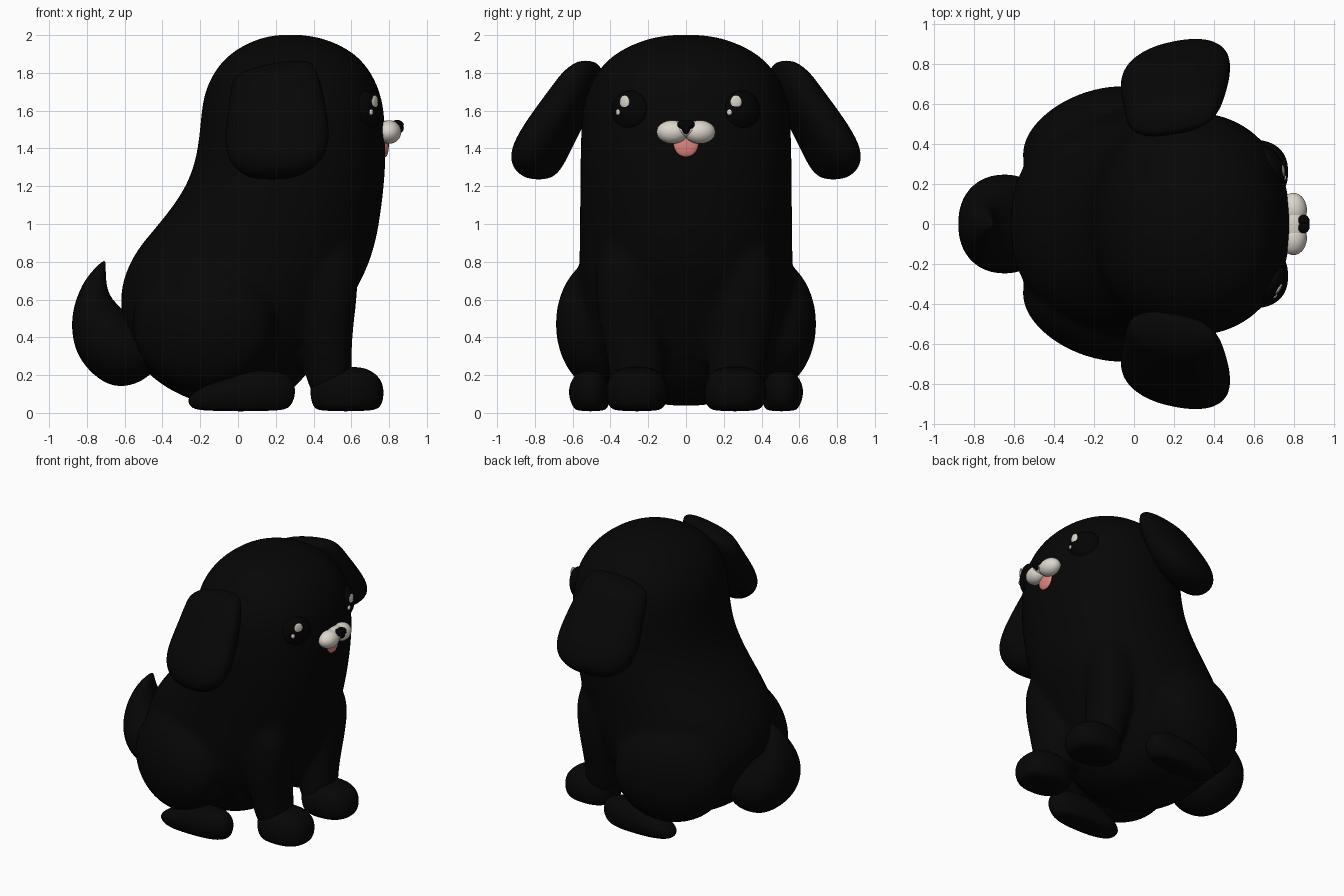
import bpy, bmesh, math
from mathutils import Matrix, Vector

cube = bpy.data.objects.get("Cube")
if cube:
    bpy.data.objects.remove(cube, do_unlink=True)


def material(name, rgb):
    mat = bpy.data.materials.new(name)
    mat.use_nodes = True
    colour = (*rgb, 1.0)
    mat.diffuse_color = colour
    bsdf = mat.node_tree.nodes["Principled BSDF"]
    bsdf.inputs["Base Color"].default_value = colour
    bsdf.inputs["Roughness"].default_value = 0.7
    return mat


FUR = material("black fur", (0.0018, 0.0018, 0.0018))
GLOSS = material("eye and nose black", (0.001, 0.001, 0.001))
CREAM = material("muzzle cream", (0.72, 0.68, 0.6))
PINK = material("tongue pink", (0.75, 0.24, 0.22))


def finish(name, bm, mat, levels=0):
    bmesh.ops.recalc_face_normals(bm, faces=bm.faces)
    for face in bm.faces:
        face.smooth = True
    mesh = bpy.data.meshes.new(name)
    bm.to_mesh(mesh)
    bm.free()
    mesh.materials.append(mat)
    obj = bpy.data.objects.new(name, mesh)
    bpy.context.collection.objects.link(obj)
    if levels:
        mod = obj.modifiers.new("smooth surface", "SUBSURF")
        mod.levels = mod.render_levels = levels
    return obj


def signed_power(value, power):
    return math.copysign(abs(value) ** power, value)


def loft(name, rows, side=1, roundness=2.2, skew=0.0, segments=32):
    """Skin horizontal rings given as (z, back x, front x, centre y, half width)."""
    bm = bmesh.new()
    rings = []
    for z, back, front, yc, half in rows:
        ring = []
        for i in range(segments):
            a = math.tau * i / segments
            dx = (front - back) / 2 * signed_power(math.cos(a), 2 / roundness)
            dy = half * signed_power(math.sin(a), 2 / roundness)
            y = yc + dy + skew * dx
            ring.append(bm.verts.new(((front + back) / 2 + dx, side * y, z)))
        rings.append(ring)
    for low, high in zip(rings, rings[1:]):
        for i in range(segments):
            j = (i + 1) % segments
            bm.faces.new((low[i], low[j], high[j], high[i]))
    bm.faces.new(rings[0])
    bm.faces.new(rings[-1])
    return finish(name, bm, FUR, 2)


def ellipsoid(name, centre, radii, mat, turn=0.0, detail=32):
    bm = bmesh.new()
    matrix = (Matrix.Translation(Vector(centre)) @ Matrix.Rotation(turn, 4, "Z")
              @ Matrix.Diagonal((*radii, 1)))
    bmesh.ops.create_uvsphere(bm, u_segments=detail, v_segments=detail // 2,
                              radius=1, matrix=matrix)
    return finish(name, bm, mat)


def blend(name, parts):
    """Fuse overlapping parts into one softly joined skin."""
    bm = bmesh.new()
    depsgraph = bpy.context.evaluated_depsgraph_get()
    for part in parts:
        evaluated = part.evaluated_get(depsgraph)
        bm.from_mesh(evaluated.to_mesh())
        evaluated.to_mesh_clear()
    for part in parts:
        bpy.data.objects.remove(part, do_unlink=True)
    obj = finish(name, bm, FUR)
    remesh = obj.modifiers.new("fuse", "REMESH")
    remesh.mode = "VOXEL"
    remesh.voxel_size = 0.02
    remesh.use_smooth_shade = True
    soften = obj.modifiers.new("soften joins", "SMOOTH")
    soften.factor = 0.5
    soften.iterations = 16


# Head and torso in one tapering form
skin = [loft("torso", [
    (0.035, -0.14, 0.14, 0, 0.12), (0.085, -0.3, 0.25, 0, 0.3),
    (0.2, -0.495, 0.37, 0, 0.44), (0.4, -0.605, 0.5, 0, 0.54),
    (0.6, -0.63, 0.6, 0, 0.57), (0.7, -0.612, 0.655, 0, 0.57),
    (0.8, -0.575, 0.7, 0, 0.568),
    (0.9, -0.51, 0.73, 0, 0.565), (1.0, -0.42, 0.75, 0, 0.565),
    (1.2, -0.265, 0.777, 0, 0.562), (1.4, -0.21, 0.787, 0, 0.562),
    (1.6, -0.197, 0.777, 0, 0.553), (1.7, -0.178, 0.754, 0, 0.53),
    (1.8, -0.134, 0.71, 0, 0.48), (1.9, -0.054, 0.63, 0, 0.39),
    (1.975, 0.08, 0.49, 0, 0.235), (2.004, 0.2, 0.35, 0, 0.09)])]

# Curled, pointed tail
loft("tail", [
    (0.14, -0.67, -0.57, 0, 0.06), (0.2, -0.77, -0.45, 0, 0.19),
    (0.3, -0.85, -0.4, 0, 0.25), (0.4, -0.878, -0.45, 0, 0.25),
    (0.5, -0.882, -0.55, 0, 0.21), (0.6, -0.86, -0.68, 0, 0.14),
    (0.7, -0.815, -0.7, 0, 0.08), (0.77, -0.755, -0.7, 0, 0.035),
    (0.805, -0.715, -0.7, 0, 0.01)])

for side, label in ((1, "left"), (-1, "right")):
    # Floppy ear hanging outward
    loft(label + "_ear", [
        (1.235, 0.1, 0.25, 0.78, 0.04), (1.265, 0.01, 0.36, 0.785, 0.1),
        (1.34, -0.055, 0.455, 0.785, 0.14), (1.45, -0.075, 0.49, 0.745, 0.15),
        (1.6, -0.05, 0.47, 0.655, 0.14), (1.72, -0.04, 0.445, 0.58, 0.125),
        (1.79, -0.02, 0.425, 0.55, 0.105), (1.835, 0.1, 0.405, 0.535, 0.075),
        (1.865, 0.26, 0.38, 0.53, 0.035)],
        side=side, roundness=2.3, skew=0.2)

    # Front leg and haunch, fused into the torso
    skin.append(loft(label + "_front_leg", [
        (0.05, 0.39, 0.61, 0.25, 0.13), (0.25, 0.345, 0.6, 0.26, 0.153),
        (0.4, 0.325, 0.605, 0.285, 0.162), (0.6, 0.305, 0.63, 0.315, 0.168),
        (0.8, 0.31, 0.645, 0.33, 0.145), (0.95, 0.36, 0.58, 0.33, 0.08)],
        side=side))
    skin.append(ellipsoid(label + "_haunch", (-0.18, side * 0.428, 0.47),
                          (0.395, 0.24, 0.36), FUR, side * math.radians(20)))

    # Paw and long hind foot
    loft(label + "_front_paw", [
        (0.008, 0.43, 0.71, 0.26, 0.11), (0.03, 0.395, 0.76, 0.26, 0.15),
        (0.1, 0.38, 0.775, 0.26, 0.168), (0.17, 0.385, 0.765, 0.26, 0.158),
        (0.22, 0.43, 0.715, 0.26, 0.12), (0.245, 0.5, 0.65, 0.26, 0.06)],
        side=side, roundness=2.4)
    loft(label + "_hind_foot", [
        (0.008, -0.2, 0.23, 0.505, 0.07), (0.03, -0.26, 0.28, 0.505, 0.095),
        (0.09, -0.275, 0.305, 0.51, 0.113), (0.15, -0.16, 0.303, 0.51, 0.108),
        (0.2, -0.06, 0.27, 0.51, 0.08), (0.225, 0.05, 0.2, 0.51, 0.035)],
        side=side, roundness=2.4)

    # Eye with two catch lights, both shifted to the same side
    centre = Vector((0.68, side * 0.295, 1.6))
    radii = Vector((0.06, 0.108, 0.106))
    turn = side * math.radians(31)
    ellipsoid(label + "_eye", centre, radii, GLOSS, turn)
    for part, dy, dz, size in (("large", -0.03, 0.047, 0.031),
                               ("small", -0.065, -0.008, 0.014)):
        # Seat the light on the eye surface facing forward
        local_y = dy / math.cos(turn)
        for _ in range(20):
            depth = max(0.0, 1 - (local_y / radii.y) ** 2 - (dz / radii.z) ** 2)
            local_x = radii.x * math.sqrt(depth)
            local_y = (dy - local_x * math.sin(turn)) / math.cos(turn)
            local_y = max(-0.1, min(0.1, local_y))
        spin = Matrix.Rotation(turn, 3, "Z")
        spot = spin @ Vector((local_x, local_y, dz))
        normal = spin @ Vector((local_x / radii.x ** 2, local_y / radii.y ** 2, 0))
        ellipsoid(f"{label}_eye_{part}_light", centre + spot,
                  (0.008, size, size * 1.15), CREAM,
                  math.atan2(normal.y, normal.x), 16)

    # Muzzle cheek and nose lobe
    ellipsoid(label + "_muzzle", (0.8, side * 0.073, 1.487),
              (0.064, 0.083, 0.062), CREAM, side * 0.1)
    ellipsoid(label + "_nose_lobe", (0.842, side * 0.016, 1.525),
              (0.036, 0.031, 0.026), GLOSS, 0, 16)

blend("body", skin)

# Muzzle bridge, nose tip and tongue
ellipsoid("muzzle_bridge", (0.8, 0, 1.503), (0.06, 0.11, 0.046), CREAM)
ellipsoid("nose_tip", (0.842, 0, 1.508), (0.036, 0.026, 0.032), GLOSS, 0, 16)
ellipsoid("tongue", (0.78, 0, 1.425), (0.019, 0.066, 0.07), PINK)
